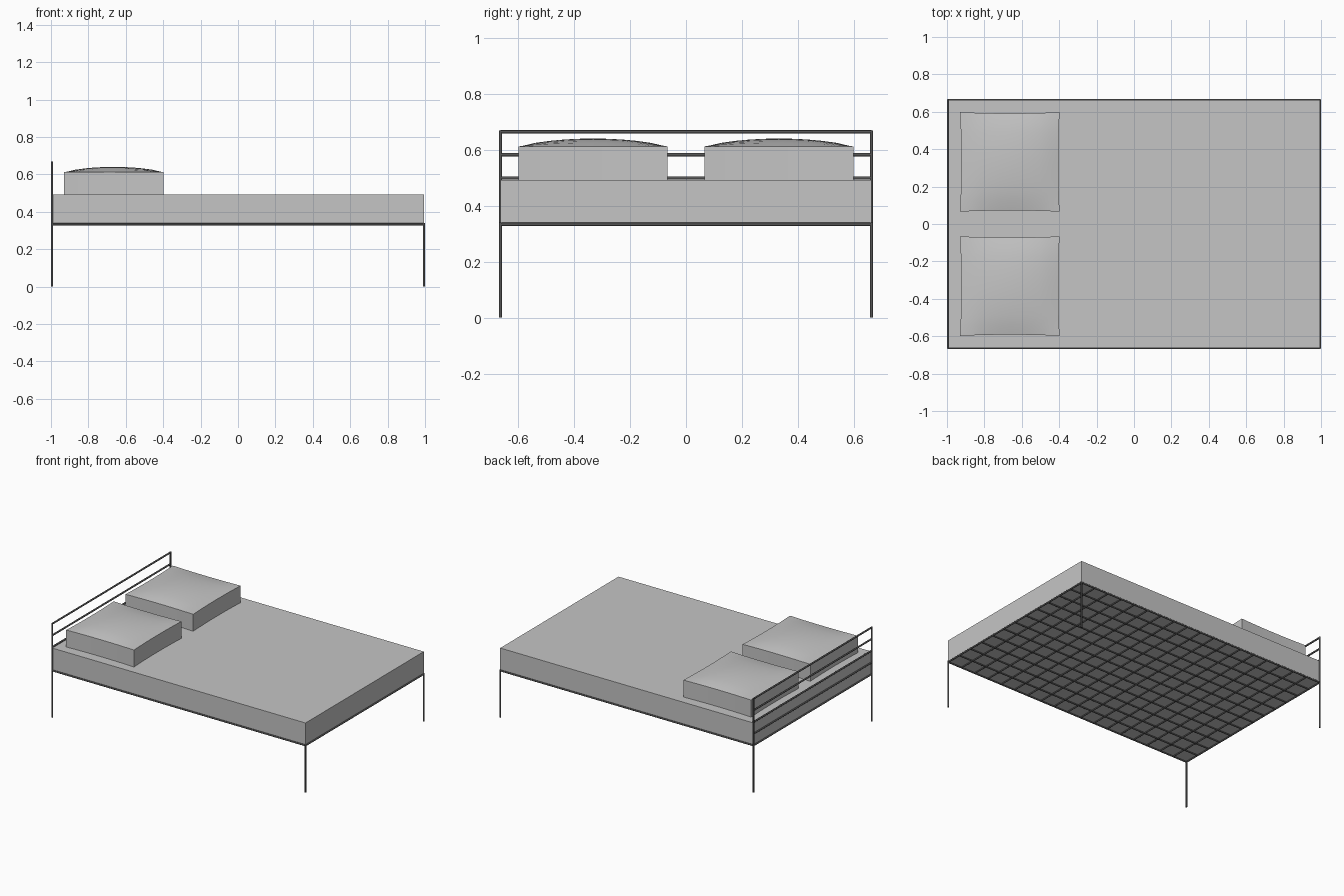
import bpy, bmesh, math
from mathutils import Vector

if "Cube" in bpy.data.objects:
    bpy.data.objects.remove(bpy.data.objects["Cube"])

def material(name, v):
    m = bpy.data.materials.new(name)
    m.diffuse_color = (v, v, v, 1)
    m.use_nodes = True
    m.node_tree.nodes["Principled BSDF"].inputs["Base Color"].default_value = m.diffuse_color
    return m

FABRIC = material("light grey fabric", 0.56)
METAL = material("dark grey metal", 0.09)
HX, HY, R = 0.994, 0.663, 0.006
BASE = 0.333

def finish(name, bm, mat):
    bmesh.ops.recalc_face_normals(bm, faces=bm.faces)
    me = bpy.data.meshes.new(name)
    bm.to_mesh(me)
    bm.free()
    me.materials.append(mat)
    ob = bpy.data.objects.new(name, me)
    bpy.context.collection.objects.link(ob)
    return ob

def smooth(ob):
    bpy.ops.object.select_all(action='DESELECT')
    ob.select_set(True)
    bpy.context.view_layer.objects.active = ob
    bpy.ops.object.shade_smooth_by_angle(angle=math.radians(50))

def rods(name, segments, r=R):
    """One object made of round rods between pairs of points."""
    bm = bmesh.new()
    for a, b in segments:
        a, b = Vector(a), Vector(b)
        d = b - a
        mat = d.to_track_quat('Z', 'Y').to_matrix().to_4x4()
        mat.translation = (a + b) / 2
        bmesh.ops.create_cone(bm, cap_ends=True, segments=10, radius1=r,
                              radius2=r, depth=d.length, matrix=mat)
    smooth(finish(name, bm, METAL))

# Legs; the head pair carries on up as headboard posts
for sx, end in ((-1, "head"), (1, "foot")):
    top = 0.668 if sx < 0 else BASE + R
    rods(end + "_legs", [((sx * HX, s * HY, 0), (sx * HX, s * HY, top)) for s in (-1, 1)])

# Headboard rails
rods("headboard_rails", [((-HX, -HY, z), (-HX, HY, z))
                         for z in (0.416, 0.499, 0.582, 0.664)])

# Base frame
rods("base_frame", [((-HX, s * HY, BASE), (HX, s * HY, BASE)) for s in (-1, 1)] +
     [((s * HX, -HY, BASE), (s * HX, HY, BASE)) for s in (-1, 1)])

# Wire mesh under the mattress
NX, NY = 18, 12
rods("wire_mesh",
     [((-HX + 2 * HX * i / NX, -HY, BASE), (-HX + 2 * HX * i / NX, HY, BASE)) for i in range(1, NX)] +
     [((-HX, -HY + 2 * HY * j / NY, BASE), (HX, -HY + 2 * HY * j / NY, BASE)) for j in range(1, NY)])

# Mattress
bm = bmesh.new()
bmesh.ops.create_cube(bm, size=1)
for v in bm.verts:
    v.co = (v.co.x * 2 * HX, v.co.y * 2 * HY, BASE + (v.co.z + 0.5) * (0.492 - BASE))
finish("mattress", bm, FABRIC)

# Pillows: domed top with slightly pinched edges, straight sides
def pillow(name, cy):
    n, h = 10, 0.266
    bm = bmesh.new()
    bmesh.ops.create_grid(bm, x_segments=n, y_segments=n, size=1)
    rim = [e for e in bm.edges if e.is_boundary]
    for v in bm.verts:
        u, w = v.co.x, v.co.y
        dome = (1 - u * u) * (1 - w * w)
        v.co = (-0.664 + h * u * (1 - 0.025 * (1 - w * w)),
                cy + h * w * (1 - 0.025 * (1 - u * u)),
                0.612 + 0.028 * dome ** 0.8)
    new = bmesh.ops.extrude_edge_only(bm, edges=rim)["geom"]
    low = [g for g in new if isinstance(g, bmesh.types.BMVert)]
    for v in low:
        v.co.z = 0.49
    bmesh.ops.holes_fill(bm, edges=[e for e in bm.edges if e.is_boundary], sides=0)
    smooth(finish(name, bm, FABRIC))

pillow("front_pillow", -0.332)
pillow("back_pillow", 0.332)
